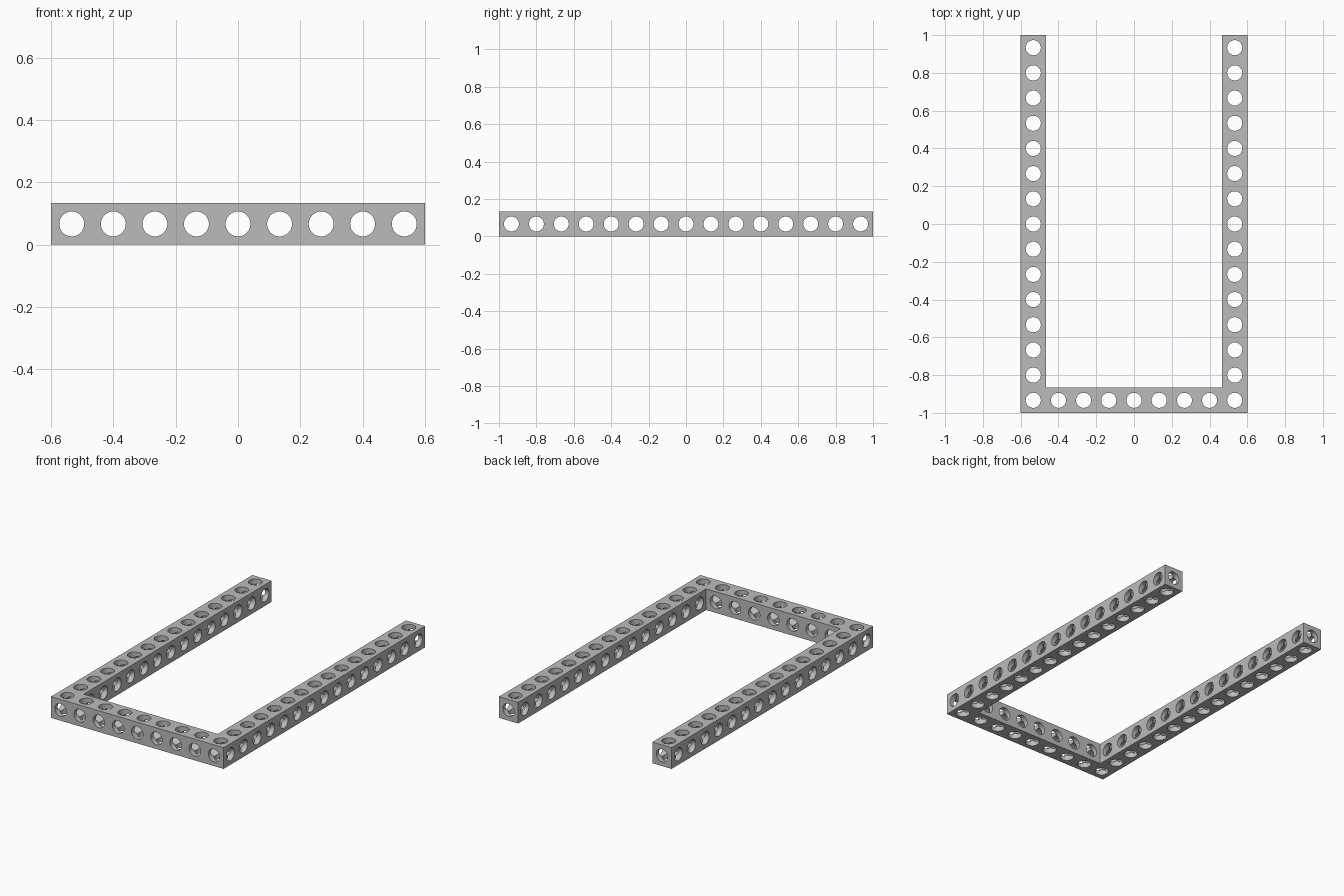
import bpy
import bmesh
from math import cos, sin, tau
from mathutils import Vector

cube = bpy.data.objects.get("Cube")
if cube:
    bpy.data.objects.remove(cube, do_unlink=True)

COLS, ROWS = 9, 15          # frame size in cells
CELL = 2 / ROWS
HALF = CELL / 2
RADIUS = 0.04               # hole radius
SEGMENTS = 32               # multiple of eight, so the plates get true corners

# Cells of the U-shaped frame: a front beam and two side arms
cells = {(i, j, 0) for i in range(COLS) for j in range(ROWS)
         if j == 0 or i in (0, COLS - 1)}

axes = [Vector((1, 0, 0)), Vector((0, 1, 0)), Vector((0, 0, 1))]
bm = bmesh.new()


def add_quad(*points):
    bm.faces.new([bm.verts.new(p) for p in points])


def add_cell_side(centre, normal, u, is_open):
    """One bore from a cell side to the crossing bores, plus its outer plate."""
    v = normal.cross(u)

    def ring(k):
        a = tau * k / SEGMENTS
        radial = u * cos(a) + v * sin(a)
        reach = max(abs(cos(a)), abs(sin(a)))
        rim = centre + radial * RADIUS
        inner = rim + normal * RADIUS * reach
        outer = centre + radial * HALF / reach + normal * HALF
        return inner, rim + normal * HALF, outer

    for k in range(SEGMENTS):
        inner_a, rim_a, outer_a = ring(k)
        inner_b, rim_b, outer_b = ring(k + 1)
        add_quad(rim_a, rim_b, inner_b, inner_a)
        if is_open:
            add_quad(rim_a, outer_a, outer_b, rim_b)


for cell in sorted(cells):
    i, j, _ = cell
    centre = Vector(((i - (COLS - 1) / 2) * CELL,
                     (j - (ROWS - 1) / 2) * CELL, HALF))
    for n, axis in enumerate(axes):
        for sign in (-1, 1):
            normal = axis * sign
            neighbour = tuple(c + round(d) for c, d in zip(cell, normal))
            add_cell_side(centre, normal, axes[(n + 1) % 3],
                          neighbour not in cells)

# Weld the cells into one solid
bmesh.ops.remove_doubles(bm, verts=bm.verts, dist=0.0001)
mesh = bpy.data.meshes.new("perforated_frame")
bm.to_mesh(mesh)
bm.free()
frame = bpy.data.objects.new("perforated_frame", mesh)
bpy.context.collection.objects.link(frame)

# Plain grey
grey = bpy.data.materials.new("plain grey")
grey.use_nodes = True
colour = (0.5, 0.5, 0.5, 1)
grey.diffuse_color = colour
grey.node_tree.nodes["Principled BSDF"].inputs["Base Color"].default_value = colour
mesh.materials.append(grey)

# Smooth bores with crisp rims
bpy.ops.object.select_all(action="DESELECT")
frame.select_set(True)
bpy.context.view_layer.objects.active = frame
bpy.ops.object.shade_smooth_by_angle()
